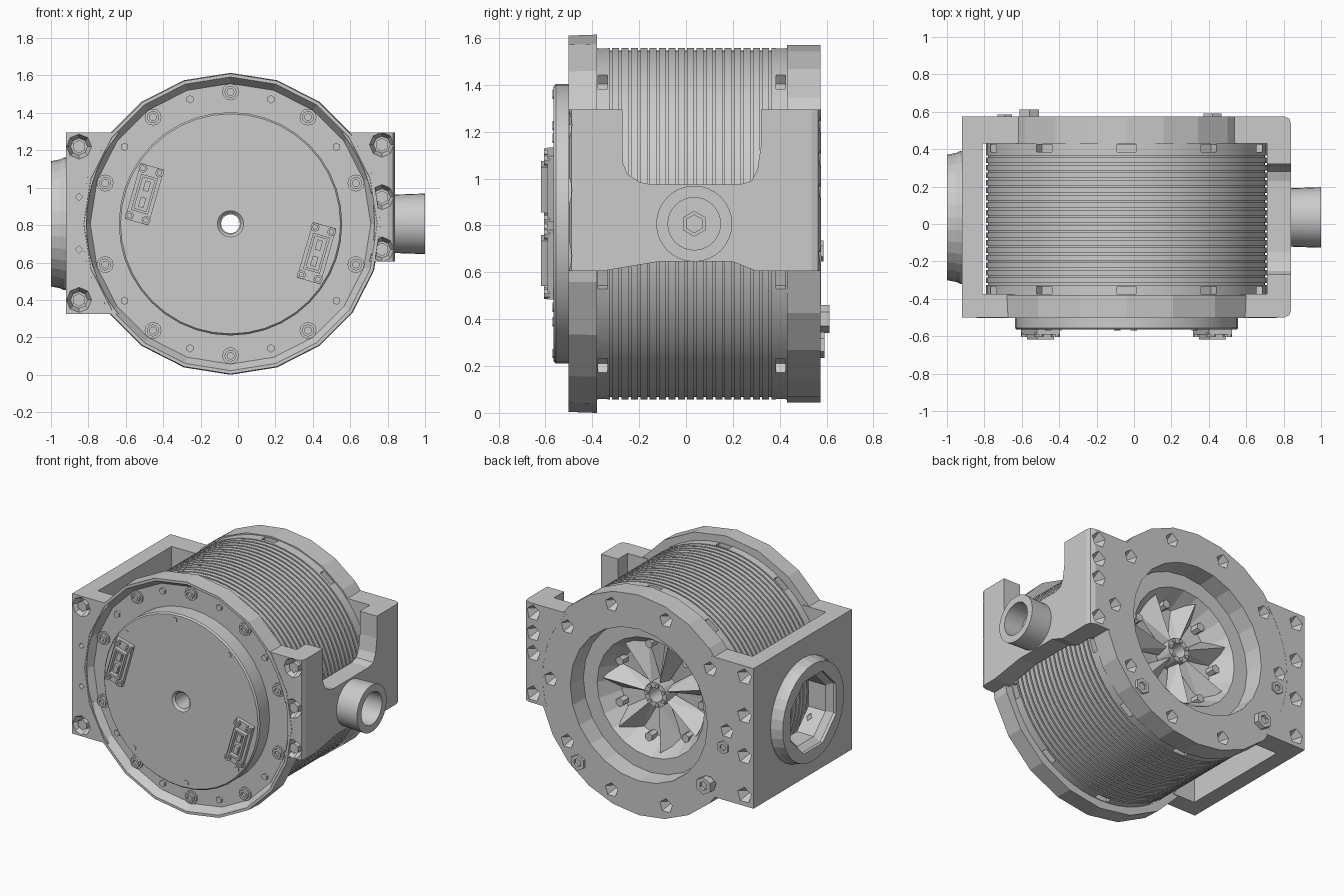
import bpy, bmesh
from math import cos, sin, pi, radians
from mathutils import Matrix, Vector

if "Cube" in bpy.data.objects:
    bpy.data.objects.remove(bpy.data.objects["Cube"])

CX, CZ = -0.04, 0.807          # main axis runs along y here
PY = 0.035                     # y of both side ports

GREY = (0.6, 0.6, 0.6, 1)
metal = bpy.data.materials.new("plain grey metal")
metal.use_nodes = True
metal.diffuse_color = GREY
metal.node_tree.nodes["Principled BSDF"].inputs["Base Color"].default_value = GREY


def lathe(bm, profile, axis="y", centre=(CX, CZ), segs=64, closed=False, start=pi / 2):
    """Spin (radius, position) points round an axis; open profiles get end caps."""
    rings = []
    for r, a in profile:
        ring = []
        for i in range(segs):
            t = start + 2 * pi * i / segs
            u, w = centre[0] + r * cos(t), centre[1] + r * sin(t)
            ring.append(bm.verts.new((u, a, w) if axis == "y" else (a, u, w)))
        rings.append(ring)
    pairs = list(zip(rings, rings[1:]))
    if closed:
        pairs.append((rings[-1], rings[0]))
    else:
        bm.faces.new(rings[0])
        bm.faces.new(rings[-1])
    for p, q in pairs:
        for i in range(segs):
            j = (i + 1) % segs
            bm.faces.new((p[i], p[j], q[j], q[i]))


def prism(bm, pts, lo, hi, axis):
    """Extrude a 2D outline: xy points along z, or yz points along x."""
    put = (lambda p, a: (p[0], p[1], a)) if axis == "z" else (lambda p, a: (a, p[0], p[1]))
    low = [bm.verts.new(put(p, lo)) for p in pts]
    top = [bm.verts.new(put(p, hi)) for p in pts]
    bm.faces.new(low)
    bm.faces.new(top)
    for i in range(len(pts)):
        j = (i + 1) % len(pts)
        bm.faces.new((low[i], low[j], top[j], top[i]))


def block(bm, frame, centre, size):
    bmesh.ops.create_cube(bm, size=1, matrix=frame @ Matrix.Translation(centre)
                          @ Matrix.Diagonal((*size, 1)))


def activate(ob):
    bpy.ops.object.select_all(action="DESELECT")
    ob.select_set(True)
    bpy.context.view_layer.objects.active = ob


def finish(name, bm):
    bmesh.ops.recalc_face_normals(bm, faces=bm.faces)
    mesh = bpy.data.meshes.new(name)
    bm.to_mesh(mesh)
    bm.free()
    mesh.materials.append(metal)
    ob = bpy.data.objects.new(name, mesh)
    bpy.context.collection.objects.link(ob)
    activate(ob)
    bpy.ops.object.shade_smooth_by_angle(angle=radians(12))
    return ob


def cut(ob, bm):
    """Subtract a mesh, leaving the flat-walled result flat shaded."""
    cutter = finish("cutter", bm)
    mod = ob.modifiers.new("cut", "BOOLEAN")
    mod.operation, mod.solver, mod.object = "DIFFERENCE", "EXACT", cutter
    activate(ob)
    bpy.ops.object.modifier_apply(modifier=mod.name)
    bpy.data.objects.remove(cutter)
    bpy.ops.object.shade_flat()


def around(radius, degrees):
    t = radians(degrees)
    return CX + radius * cos(t), CZ + radius * sin(t)


# Finely grooved barrel with bolt pockets at both ends
outer = [(0.75, -0.385)]
for i in range(18):
    y = -0.32 + 0.04 * i
    outer += [(0.75, y - 0.005), (0.74, y - 0.005), (0.74, y + 0.005), (0.75, y + 0.005)]
outer += [(0.75, 0.435), (0.56, 0.435), (0.56, -0.385)]
bm = bmesh.new()
lathe(bm, outer, closed=True)
barrel = finish("barrel", bm)
bm = bmesh.new()
for k in range(10):
    frame = Matrix.Translation((CX, 0, CZ)) @ Matrix.Rotation(-radians(90 + 36 * k), 4, "Y")
    for y in (-0.355, 0.405):
        block(bm, frame, (0.75, y, 0), (0.1, 0.04, 0.1))
cut(barrel, bm)
activate(barrel)
bpy.ops.object.shade_smooth_by_angle(angle=radians(12))

# Front rim with sunken floor
bm = bmesh.new()
lathe(bm, [(0.807, -0.38), (0.803, -0.502), (0.785, -0.502), (0.75, -0.45),
           (0.55, -0.45), (0.55, -0.38)], segs=20, closed=True)
finish("front_rim", bm)

# Front cover with the centre bore
bm = bmesh.new()
lathe(bm, [(0.597, -0.4), (0.597, -0.555), (0.588, -0.565), (0.07, -0.565),
           (0.055, -0.55), (0.055, -0.3), (0.5, -0.3)], segs=40, closed=True)
finish("front_cover", bm)

# Rear flange: shallow flat ledge, then a conical dish with a hub
bm = bmesh.new()
lathe(bm, [(0.762, 0.43), (0.762, 0.574), (0.525, 0.574), (0.515, 0.445), (0.41, 0.445),
           (0.33, 0.3), (0.085, 0.27), (0.085, 0.39), (0.05, 0.39), (0.05, -0.35),
           (0.555, -0.35), (0.555, 0.43)], segs=24, closed=True)
flange = finish("rear_flange", bm)
bm = bmesh.new()
for k in range(10):
    lathe(bm, [(0.06, 0.6), (0.048, 0.57), (0.01, 0.5)], centre=around(0.675, 72 + 36 * k), segs=5)
cut(flange, bm)

# Wedge blades in the dish, hub screws and rim studs
bm = bmesh.new()
for k in range(7):
    frame = (Matrix.Translation((CX, 0, CZ)) @ Matrix.Rotation(2 * pi * k / 7, 4, "Y")
             @ Matrix.Translation((0.07, 0.0, 0)))
    corners = [(0, 0.29, 0.02), (0, 0.29, -0.02), (0.27, 0.29, 0.11), (0.27, 0.29, -0.07),
               (0, 0.37, 0), (0.31, 0.42, 0.03)]
    verts = [bm.verts.new(frame @ Vector(c)) for c in corners]
    bmesh.ops.convex_hull(bm, input=verts)
    lathe(bm, [(0.014, 0.38), (0.014, 0.4)], centre=around(0.067, 360 * k / 7), segs=6)
    lathe(bm, [(0.03, 0.28), (0.03, 0.36)], centre=around(0.33, 360 * (k + 0.5) / 7), segs=6)
finish("dish_blades", bm)


def clear_barrel(ob):
    bm = bmesh.new()
    lathe(bm, [(0.77, -1), (0.77, 0.4), (0.735, 0.4), (0.735, 1)])
    cut(ob, bm)


def pits(ob, x, front, back, through=()):
    """Countersunk bolt pits in the front and back faces of a bracket."""
    bm = bmesh.new()
    for z in front:
        lathe(bm, [(0.067, -0.53), (0.067, -0.5), (0.045, -0.44)], centre=(x, z), segs=8)
    for z in back:
        lathe(bm, [(0.065, 0.6), (0.055, 0.575), (0.01, 0.5)], centre=(x, z), segs=5)
    for z in through:
        lathe(bm, [(0.02, -0.6), (0.02, 0.49)], centre=(x, z), segs=4)
    cut(ob, bm)
    bm = bmesh.new()
    for z in front:
        lathe(bm, [(0.036, -0.43), (0.036, -0.49)], centre=(x, z), segs=6)
    finish(ob.name + "_bolts", bm)


# Right box bracket: open frame with a bored side wall
bm = bmesh.new()
prism(bm, [(-0.5, -0.5), (-0.92, -0.5), (-0.92, 0.575), (-0.5, 0.575),
           (-0.5, 0.43), (-0.81, 0.43), (-0.81, -0.375), (-0.5, -0.375)], 0.325, 1.295, "z")
box = finish("right_box_bracket", bm)
clear_barrel(box)
bm = bmesh.new()
lathe(bm, [(0.235, -1.0), (0.235, -0.8)], "x", (PY, CZ), 8, start=pi / 8)
cut(box, bm)
pits(box, -0.85, (1.22, 0.40), (1.22, 0.95, 0.67, 0.40), (0.95, 0.67))

# Wide round port on the right box, with an eight-sided bore
bm = bmesh.new()
lathe(bm, [(0.355, -0.91), (0.355, -0.93), (0.345, -0.95), (0.335, -1.0)], "x", (PY, CZ), 32)
port = finish("wide_port", bm)
bm = bmesh.new()
lathe(bm, [(0.27, -1.02), (0.27, -0.98), (0.235, -0.94), (0.235, -0.88)], "x", (PY, CZ), 8,
      start=pi / 8)
cut(port, bm)

# Left saddle bracket: rounded frame with scooped top
bm = bmesh.new()
prism(bm, [(0.5, -0.5), (0.8, -0.5), (0.83, -0.488), (0.84, -0.46), (0.84, 0.535),
           (0.83, 0.563), (0.8, 0.575), (0.5, 0.575), (0.5, 0.43), (0.71, 0.43),
           (0.71, -0.375), (0.5, -0.375)], 0.605, 1.295, "z")
saddle = finish("left_saddle_bracket", bm)
clear_barrel(saddle)
bm = bmesh.new()
prism(bm, [(-0.27, 1.4), (-0.27, 1.07), (-0.25, 1.02), (-0.2, 0.985), (-0.15, 0.975),
           (0.23, 0.975), (0.28, 0.99), (0.305, 1.04), (0.32, 1.14), (0.32, 1.4)],
      0.65, 0.9, "x")
prism(bm, [(-0.36, 0.5), (-0.36, 0.605), (-0.12, 0.645), (0.2, 0.645), (0.3, 0.605),
           (0.3, 0.5)], 0.65, 0.9, "x")
cut(saddle, bm)
pits(saddle, 0.77, (1.23, 0.95, 0.67), (1.23, 1.09, 0.95, 0.67))

# Small side tube with blind bore and plug
bm = bmesh.new()
lathe(bm, [(0.155, 0.8), (0.162, 1.0), (0.112, 1.0), (0.112, 0.86), (0.02, 0.86)],
      "x", (PY, CZ), 32)
lathe(bm, [(0.055, 0.85), (0.055, 0.875), (0.038, 0.875), (0.038, 0.862)], "x", (PY, CZ), 6)
finish("side_tube", bm)

# Rim bolts with hex sockets, small pins and cover screws
bm = bmesh.new()
for k in range(10):
    lathe(bm, [(0.045, -0.44), (0.045, -0.462), (0.032, -0.462), (0.032, -0.48),
               (0.018, -0.48), (0.018, -0.465)], centre=around(0.705, 90 + 36 * k), segs=12)
    if k % 5 != 2:
        lathe(bm, [(0.022, -0.44), (0.022, -0.465)], centre=around(0.7, 108 + 36 * k), segs=6)
for angle in (95, 49, 139, 229, 274, 320):
    lathe(bm, [(0.02, -0.56), (0.02, -0.569)], centre=around(0.555, angle), segs=6)
finish("rim_bolts", bm)

# Rear hex bolts
bm = bmesh.new()
for x, z, r, y in ((-0.56, 0.4, 0.06, 0.612), (-0.69, 0.69, 0.045, 0.586), (0.42, 0.29, 0.055, 0.59)):
    lathe(bm, [(r, 0.55), (r, y), (r * 0.5, y), (r * 0.5, y - 0.02)], centre=(x, z), segs=6)
finish("rear_bolts", bm)

# Two tilted connectors on the front cover
for name, x, z in (("right_connector", -0.5, 0.965), ("left_connector", 0.42, 0.65)):
    frame = Matrix.Translation((x, 0, z)) @ Matrix.Rotation(radians(16), 4, "Y")
    bm = bmesh.new()
    block(bm, frame, (0, -0.575, 0), (0.13, 0.03, 0.31))
    for s in (-1, 1):
        block(bm, frame, (s * 0.04, -0.6, 0), (0.014, 0.036, 0.2))
        block(bm, frame, (0, -0.6, s * 0.093), (0.066, 0.036, 0.014))
        block(bm, frame, (0, -0.595, s * 0.045), (0.03, 0.03, 0.055))
        for t in (-1, 1):
            p = frame @ Vector((s * 0.046, 0, t * 0.132))
            lathe(bm, [(0.024, -0.58), (0.024, -0.605), (0.012, -0.605), (0.012, -0.592)],
                  centre=(p.x, p.z), segs=8)
    finish(name, bm)
